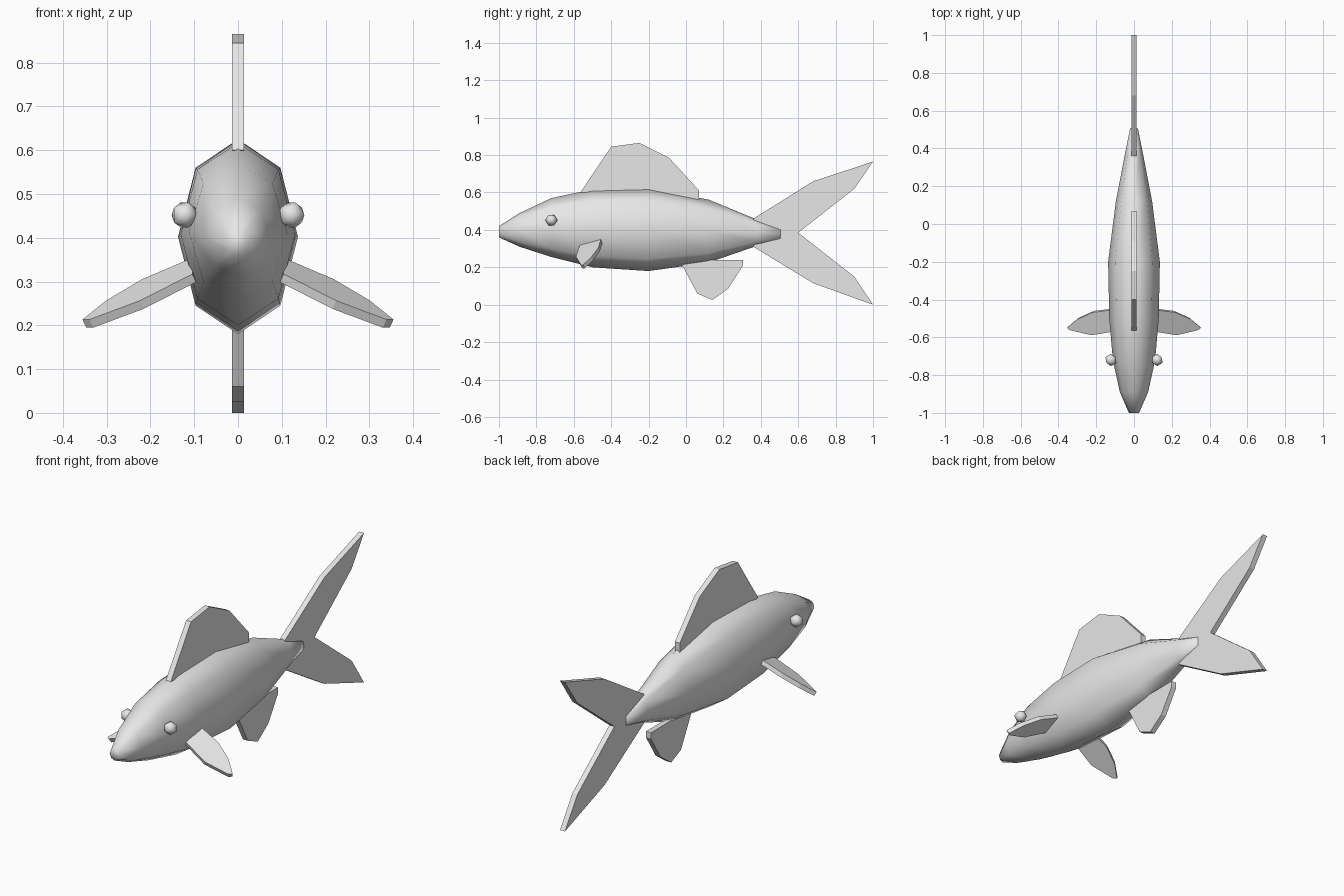
import bpy, bmesh, math
from mathutils import Vector, Matrix

cube = bpy.data.objects.get("Cube")
if cube:
    bpy.data.objects.remove(cube, do_unlink=True)

grey = bpy.data.materials.new("plain grey")
grey.use_nodes = True
grey.diffuse_color = (0.8, 0.8, 0.8, 1)
grey.node_tree.nodes["Principled BSDF"].inputs["Base Color"].default_value = (0.8, 0.8, 0.8, 1)


def add_object(name, bm, smooth=False):
    bmesh.ops.recalc_face_normals(bm, faces=bm.faces)
    for face in bm.faces:
        face.smooth = smooth
    mesh = bpy.data.meshes.new(name)
    bm.to_mesh(mesh)
    bm.free()
    mesh.materials.append(grey)
    obj = bpy.data.objects.new(name, mesh)
    bpy.context.collection.objects.link(obj)
    return obj


def add_plate(name, points, direction, thickness):
    """Flat fin: an outline given thickness evenly to both sides."""
    bm = bmesh.new()
    offset = Vector(direction).normalized() * thickness / 2
    front = [bm.verts.new(Vector(p) + offset) for p in points]
    back = [bm.verts.new(Vector(p) - offset) for p in points]
    bm.faces.new(front)
    bm.faces.new(back[::-1])
    n = len(points)
    for i in range(n):
        j = (i + 1) % n
        bm.faces.new((front[i], back[i], back[j], front[j]))
    return add_object(name, bm)


# Body: eight-sided rings (y, half width, bottom, top) from nose to tail
SIDES = 8
rings = [
    (-1.0, 0.027, 0.36, 0.42),
    (-0.89, 0.075, 0.31, 0.49),
    (-0.72, 0.112, 0.255, 0.57),
    (-0.5, 0.131, 0.20, 0.617),
    (-0.2, 0.137, 0.18, 0.625),
    (0.12, 0.096, 0.225, 0.562),
    (0.38, 0.046, 0.315, 0.455),
    (0.505, 0.021, 0.345, 0.41),
]
bm = bmesh.new()
loops = []
for y, width, low, high in rings:
    mid, half = (low + high) / 2, (high - low) / 2
    angles = [math.tau * k / SIDES for k in range(SIDES)]
    loops.append([bm.verts.new((width * math.sin(a), y, mid + half * math.cos(a)))
                  for a in angles])
for a, b in zip(loops, loops[1:]):
    for k in range(SIDES):
        m = (k + 1) % SIDES
        bm.faces.new((a[k], a[m], b[m], b[k]))
bm.faces.new(loops[0])
bm.faces.new(loops[-1][::-1])
add_object("body", bm, smooth=True)

# Upright fins on the centre line, outlined in (y, z)
upright = {
    "dorsal_fin": [(-0.565, 0.6), (-0.4, 0.845), (-0.25, 0.865), (-0.09, 0.785),
                   (0.07, 0.61), (0.07, 0.56)],
    "anal_fin": [(-0.025, 0.24), (-0.02, 0.21), (0.06, 0.06), (0.14, 0.025),
                 (0.225, 0.085), (0.305, 0.21), (0.305, 0.24)],
    "tail_fin": [(0.36, 0.46), (0.68, 0.66), (1, 0.765), (0.9, 0.62), (0.6, 0.385),
                 (0.9, 0.15), (1, 0), (0.68, 0.115), (0.36, 0.31)],
}
for name, outline in upright.items():
    add_plate(name, [(0, y, z) for y, z in outline], (1, 0, 0), 0.028)

# Paired side fins and eyes
pectoral = [(0.10, -0.45, 0.345), (0.215, -0.464, 0.296), (0.296, -0.50, 0.248),
            (0.351, -0.546, 0.204), (0.335, -0.558, 0.204), (0.22, -0.585, 0.247),
            (0.10, -0.565, 0.308)]
for side, s in (("left", 1), ("right", -1)):
    add_plate(side + "_pectoral_fin", [(s * x, y, z) for x, y, z in pectoral],
              (s * 0.385, -0.37, 0.85), 0.022)
    bm = bmesh.new()
    place = Matrix.Translation((s * 0.122, -0.72, 0.452)) @ Matrix.Rotation(math.pi / 2, 4, "X")
    bmesh.ops.create_icosphere(bm, subdivisions=1, radius=0.033, matrix=place)
    add_object(side + "_eye", bm, smooth=True)
